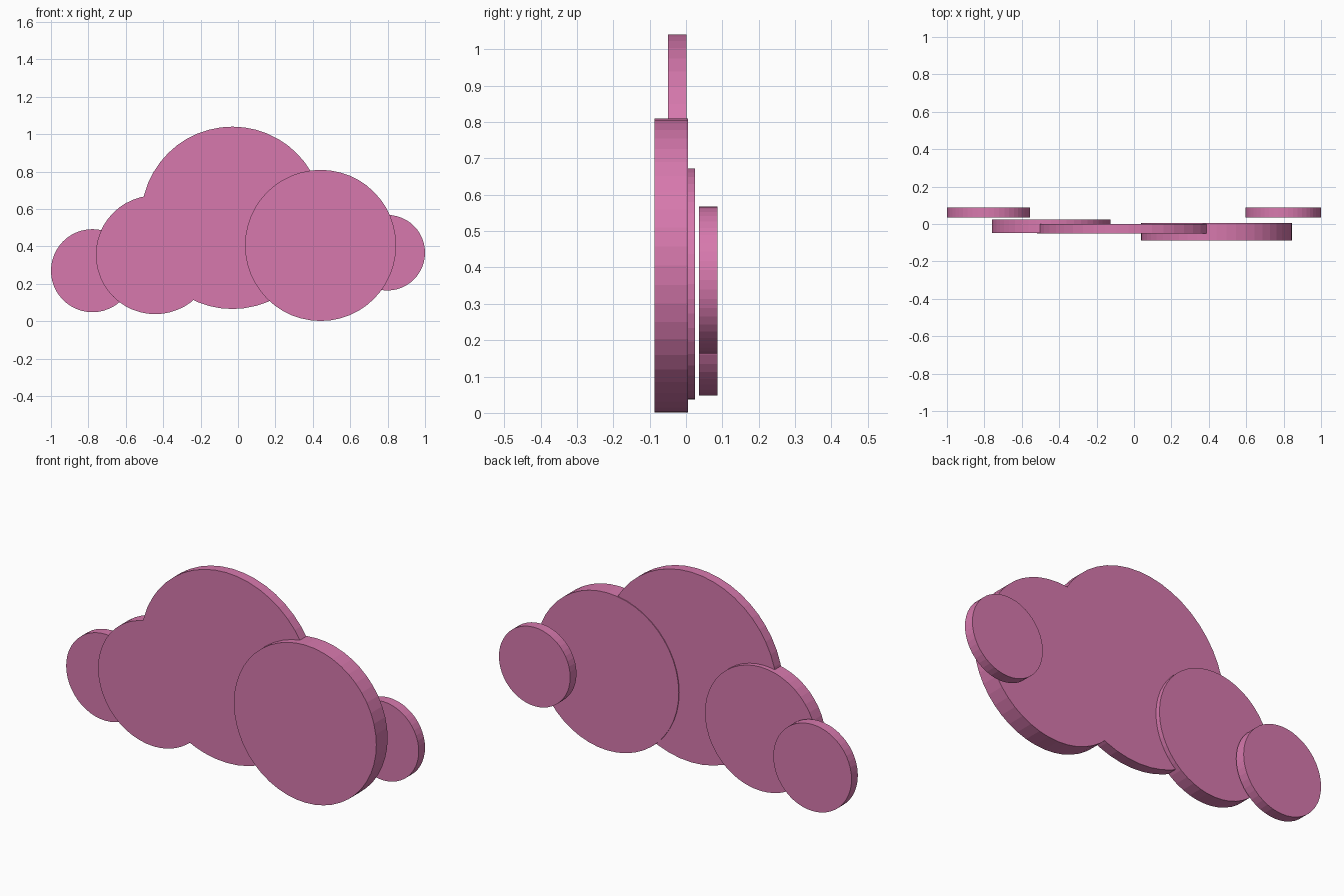
import bpy
import math

if "Cube" in bpy.data.objects:
    bpy.data.objects.remove(bpy.data.objects["Cube"])

pink = bpy.data.materials.new("cloud_pink")
pink.diffuse_color = (0.68, 0.19, 0.42, 1)
pink.use_nodes = True
pink.node_tree.nodes["Principled BSDF"].inputs["Base Color"].default_value = pink.diffuse_color


def disc(name, x, z, radius, y_front, y_back, sides=48):
    """Upright flat disc whose faces look along y."""
    bpy.ops.mesh.primitive_cylinder_add(
        vertices=sides, radius=radius, depth=y_back - y_front,
        location=(x, (y_front + y_back) / 2, z),
        rotation=(math.pi / 2, 0, 0))
    ob = bpy.context.object
    ob.name = name
    ob.data.materials.append(pink)
    return ob


# Overlapping puffs of the cloud, left to right
disc("left_small_puff", -0.778, 0.27, 0.222, 0.036, 0.087)
disc("left_puff", -0.4425, 0.355, 0.3175, -0.048, 0.025)
disc("centre_puff", -0.03, 0.5525, 0.4875, -0.05, 0.001)
disc("right_puff", 0.4415, 0.405, 0.404, -0.087, 0.005)
disc("right_small_puff", 0.798, 0.366, 0.202, 0.036, 0.087)
